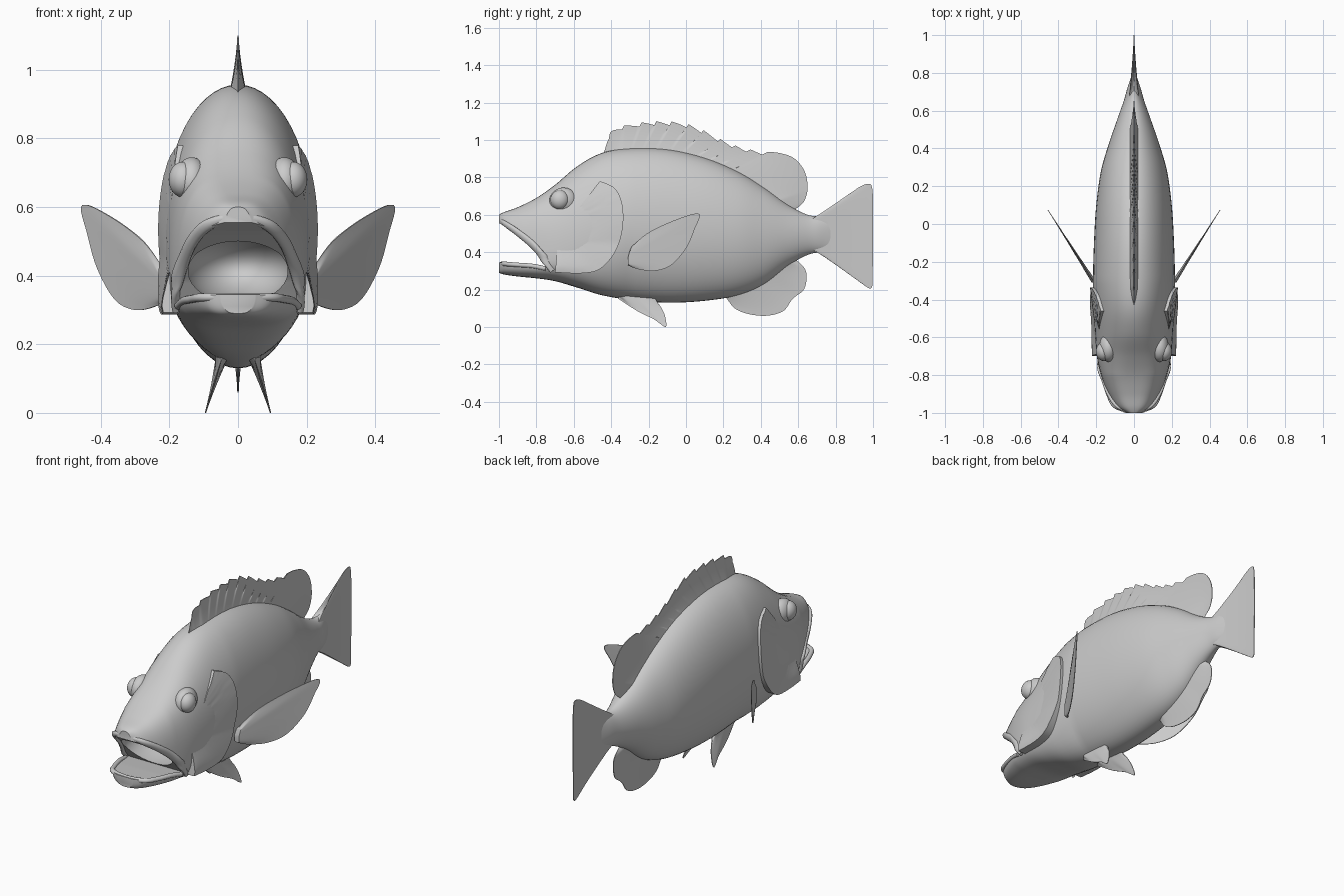
import bpy, bmesh, math
from mathutils import Vector

cube = bpy.data.objects.get("Cube")
if cube:
    bpy.data.objects.remove(cube, do_unlink=True)

grey = bpy.data.materials.new("plain grey")
grey.use_nodes = True
grey.diffuse_color = (0.6, 0.6, 0.6, 1)
grey.node_tree.nodes["Principled BSDF"].inputs["Base Color"].default_value = grey.diffuse_color


def finish(name, bm):
    bmesh.ops.recalc_face_normals(bm, faces=bm.faces)
    mesh = bpy.data.meshes.new(name)
    bm.to_mesh(mesh)
    bm.free()
    mesh.materials.append(grey)
    obj = bpy.data.objects.new(name, mesh)
    bpy.context.collection.objects.link(obj)
    return obj


def shade(obj, degrees=45):
    bpy.ops.object.select_all(action="DESELECT")
    obj.select_set(True)
    bpy.context.view_layer.objects.active = obj
    bpy.ops.object.shade_smooth_by_angle(angle=math.radians(degrees))


def loft(name, rings):
    """Skin closed rings of equal length and cap both ends."""
    bm = bmesh.new()
    rows = [[bm.verts.new(p) for p in ring] for ring in rings]
    n = len(rows[0])
    for a, b in zip(rows, rows[1:]):
        for i in range(n):
            j = (i + 1) % n
            bm.faces.new((a[i], a[j], b[j], b[i]))
    bm.faces.new(rows[0])
    bm.faces.new(rows[-1])
    return finish(name, bm)


def smooth(points, count):
    """Resample points along a Catmull-Rom curve."""
    pts = [Vector(p) for p in points]
    out = []
    for k in range(count):
        t = k * (len(pts) - 1) / (count - 1)
        i = min(int(t), len(pts) - 2)
        t -= i
        b, c = pts[i], pts[i + 1]
        m = (c - pts[max(i - 1, 0)]) / 2
        q = (pts[min(i + 2, len(pts) - 1)] - b) / 2
        out.append(b + m * t + (3 * (c - b) - 2 * m - q) * t * t
                   + (2 * (b - c) + m + q) * t ** 3)
    return out


# Body stations: y, belly height, back height, half width
stations = smooth([(-1, .29, .6, .05), (-.97, .28, .615, .1), (-.9, .27, .64, .14),
                   (-.8, .26, .69, .175), (-.7, .245, .76, .197), (-.58, .21, .86, .207),
                   (-.45, .17, .93, .213), (-.3, .145, .955, .217), (-.1, .13, .95, .212),
                   (.1, .14, .905, .2), (.28, .17, .83, .175), (.42, .23, .745, .135),
                   (.55, .33, .65, .09), (.65, .385, .6, .055), (.72, .4, .59, .035),
                   (.8, .41, .58, .008)], 110)


def section(station):
    """Middle height and the roundness exponents above and below it."""
    y, low, high, _ = station
    h = min(max((-.3 - y) / .5, 0), 1)
    return (low + high) / 2 * (1 - h) + .37 * h, 2 + h ** 4, 2 + 1.2 * h


def body_ring(station, sides=56):
    y, low, high, width = station
    mid, up, down = section(station)
    ring = []
    for k in range(sides):
        a = math.tau * k / sides
        c, s = math.cos(a), math.sin(a)
        n = up if s > 0 else down
        reach = high - mid if s > 0 else mid - low
        ring.append((math.copysign(width * abs(c) ** (2 / n), c), y,
                     mid + math.copysign(reach * abs(s) ** (2 / n), s)))
    return ring


def side(y, z):
    """Half width of the body at a point of its side."""
    station = min(stations, key=lambda s: abs(s[0] - y))
    mid, up, down = section(station)
    n, reach = (up, station[2] - mid) if z > mid else (down, mid - station[1])
    return station[3] * max(0, 1 - (abs(z - mid) / reach) ** n) ** (1 / n)


def ball(name, centre, size):
    bm = bmesh.new()
    bmesh.ops.create_uvsphere(bm, u_segments=32, v_segments=20, radius=1)
    bmesh.ops.scale(bm, vec=size, verts=bm.verts)
    bmesh.ops.translate(bm, vec=centre, verts=bm.verts)
    return finish(name, bm)


# Body with an open mouth cut through it
body = loft("body", [body_ring(s) for s in stations])
gape = [(-1.1, .6), (-1, .555), (-.95, .53), (-.85, .46), (-.78, .385),
        (-.73, .315), (-.85, .33), (-1, .345), (-1.1, .345)]
cutters = [loft("mouth_gape", [[(x, y, z) for y, z in gape] for x in (-.4, .4)]),
           ball("mouth_cavity", (0, -.72, .425), (.155, .27, .105))]
for cutter in cutters:
    cutter.hide_render = True
    cut = body.modifiers.new("mouth", "BOOLEAN")
    cut.operation = "DIFFERENCE"
    cut.solver = "EXACT"
    cut.object = cutter
    bpy.context.view_layer.objects.active = body
    bpy.ops.object.modifier_apply(modifier=cut.name)
    bpy.data.objects.remove(cutter, do_unlink=True)
shade(body, 35)


# Lips follow the edge of the mouth around the head
def lip(name, front, edge, thin, thick):
    half = [Vector((side(y, z) - .006, y, z)) for y, z in edge]
    path = [Vector((-p.x, p.y, p.z)) for p in reversed(half)] + [Vector(front)] + half
    path = smooth(path, 61)
    rings = []
    for k, p in enumerate(path):
        along = (path[min(k + 1, 60)] - path[max(k - 1, 0)]).normalized()
        across = along.cross(Vector((0, -.5, 1))).normalized()
        up = across.cross(along)
        r = thin + (thick - thin) * abs(k / 30 - 1)
        rings.append([p + across * (.013 * math.cos(a)) + up * (r * math.sin(a))
                      for a in (math.tau * i / 12 for i in range(12))])
    shade(loft(name, rings), 60)


lip("upper_lip", (0, -.987, .568), [(-.965, .55), (-.9, .505), (-.82, .44), (-.76, .37),
                                  (-.71, .305)], .015, .026)
lip("lower_lip", (0, -.987, .337), [(-.965, .337), (-.9, .332), (-.82, .326), (-.75, .312)],
    .012, .012)


def fin(name, root, edge, place, thick, count=40, spikes=0):
    """Thin blade from a root line to an outer edge, both given as y, z."""
    roots, edges = smooth(root, count), smooth(edge, count)
    rows, rings = 7, []
    for k in range(count):
        u = k / (count - 1)
        tip = edges[k]
        if spikes and u < .62:
            tip = tip - Vector((0, .024)) * ((u / .62 * spikes) % 1)
        round_off = max(.1, min(1, 8 * u, 8 * (1 - u)))
        line = []
        for v in range(rows):
            p = roots[k].lerp(tip, v / (rows - 1))
            half = (.002 + thick * (1 - v / (rows - 1)) ** 1.5) * round_off
            line.append((place(p.x, p.y), p.x, p.y, half))
        rings.append([(x + t, y, z) for x, y, z, t in line]
                     + [(x - t, y, z) for x, y, z, t in reversed(line)])
    shade(loft(name, rings), 50)


def centre(y, z):
    return 0


# Fins on the middle line
fin("dorsal_fin", [(-.43, .91), (-.3, .935), (-.1, .93), (.1, .885), (.28, .81), (.45, .7),
                   (.58, .61)],
    [(-.44, .93), (-.4, 1.05), (-.3, 1.085), (-.2, 1.1), (-.1, 1.1), (0, 1.09), (.1, 1.05),
     (.2, 1), (.3, .96), (.4, .94), (.5, .93), (.58, .9), (.635, .83), (.65, .74),
     (.63, .67), (.585, .63)], centre, .022, 150, 11)
fin("anal_fin", [(.2, .17), (.35, .22), (.48, .3), (.58, .37)],
    [(.22, .15), (.26, .1), (.33, .07), (.43, .06), (.52, .085), (.57, .15), (.63, .2),
     (.645, .27), (.63, .32), (.58, .365)], centre, .018, 50)
fin("tail_fin", [(.64, .57), (.64, .42)],
    [(.7, .592), (.8, .635), (.9, .73), (.97, .765), (.996, .74), (1, .6), (1, .48),
     (.998, .3), (.993, .21), (.95, .225), (.88, .285), (.8, .355), (.7, .398)],
    centre, .03, 60)

# Parts that come in pairs
gill_edge = smooth([(-.46, .78), (-.38, .74), (-.34, .65), (-.34, .52), (-.38, .4),
                    (-.46, .31), (-.56, .287), (-.7, .292)], 50)
for name, sign in (("left", 1), ("right", -1)):
    fin(name + "_pectoral_fin", [(-.3, .41), (-.31, .37), (-.31, .33)],
        [(-.29, .43), (-.2, .505), (-.05, .575), (.07, .605), (.045, .52), (0, .42),
         (-.08, .33), (-.17, .3), (-.26, .31), (-.31, .33)],
        lambda y, z: sign * (.21 + (y + .31) * .64), .012, 50)
    fin(name + "_pelvic_fin", [(-.36, .16), (-.26, .17), (-.16, .16)],
        [(-.36, .15), (-.26, .085), (-.17, .04), (-.11, 0), (-.11, .05), (-.13, .1),
         (-.16, .14)], lambda y, z: sign * (.05 + (.15 - z) * .3), .018)

    # Gill cover: a raised plate with a free rear edge
    rings = []
    for p in gill_edge:
        heart = p.lerp(Vector((-.68, .5)), .8)
        ring = []
        for k in range(9):
            s = k / 8
            q = heart.lerp(p, s)
            lift = .016 + .03 * min(1, max(0, (.45 - q.y) / .15))
            ring.append((sign * (side(q.x, q.y) - .01 + (lift + .01) * s), q.x, q.y))
        ring.append((sign * (side(p.x, p.y) - .03), p.x, p.y))
        ring.append((sign * (side(heart.x, heart.y) - .03), heart.x, heart.y))
        rings.append(ring)
    shade(loft(name + "_gill_cover", rings))

    # Bulging eye in its fleshy socket
    shade(ball(name + "_eye", (sign * .16, -.675, .68), (.042, .05, .052)))
    shade(ball(name + "_eye_socket", (sign * .135, -.655, .675), (.05, .075, .07)))
